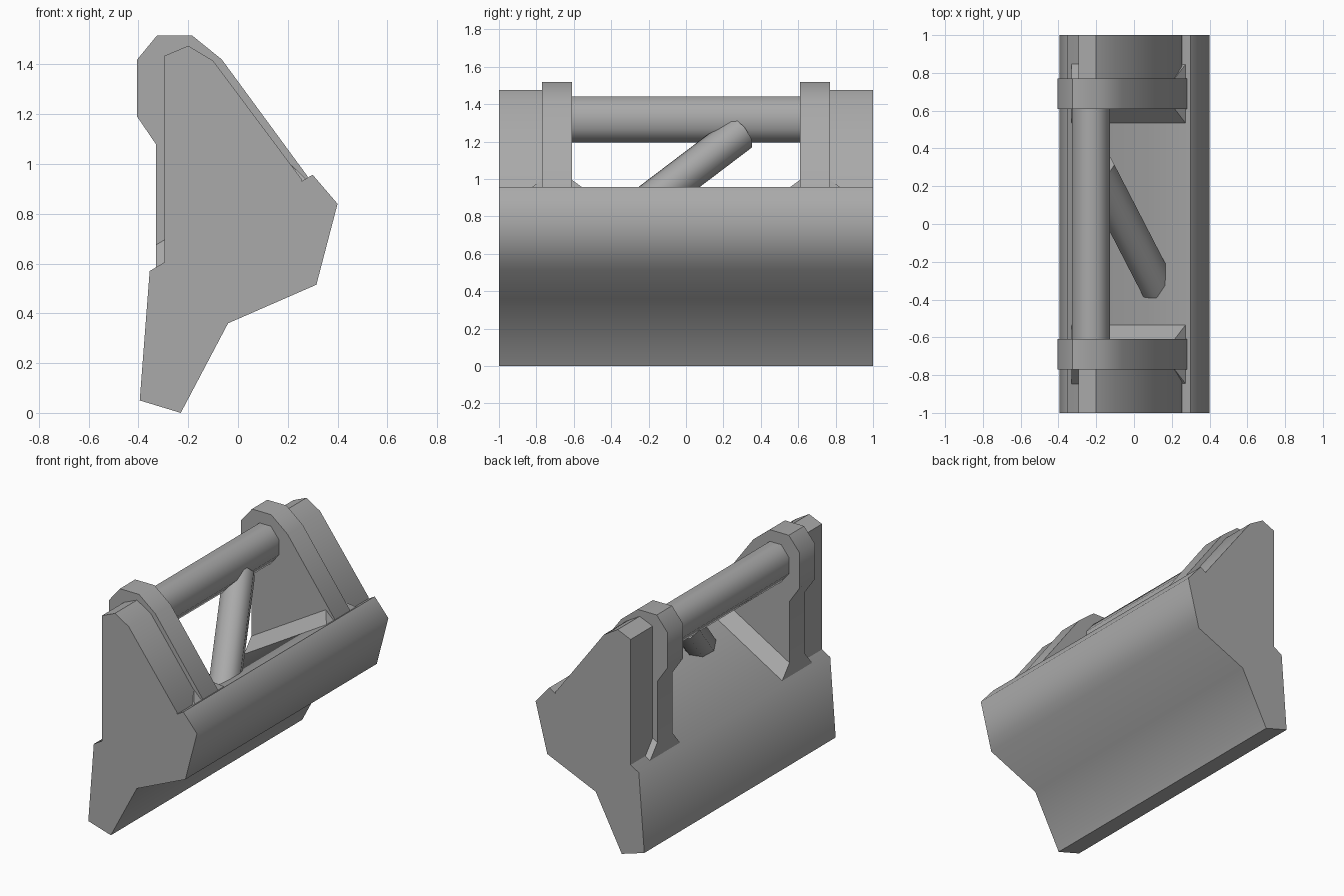
import bpy, bmesh, math
from mathutils import Vector

cube = bpy.data.objects.get("Cube")
if cube:
    bpy.data.objects.remove(cube, do_unlink=True)

grey = bpy.data.materials.new("plain_grey")
grey.use_nodes = True
GREY = (0.4, 0.4, 0.4, 1)
grey.diffuse_color = GREY
grey.node_tree.nodes["Principled BSDF"].inputs["Base Color"].default_value = GREY


def finish(name, bm, angle=60):
    """Turn a bmesh into a shaded object with the grey material."""
    bmesh.ops.recalc_face_normals(bm, faces=bm.faces)
    mesh = bpy.data.meshes.new(name)
    bm.to_mesh(mesh)
    bm.free()
    mesh.materials.append(grey)
    obj = bpy.data.objects.new(name, mesh)
    bpy.context.collection.objects.link(obj)
    bpy.ops.object.select_all(action='DESELECT')
    obj.select_set(True)
    bpy.context.view_layer.objects.active = obj
    bpy.ops.object.shade_smooth_by_angle(angle=math.radians(angle))
    return obj


def loft(name, lower, upper, angle=60):
    """Bridge two matching loops and cap both ends."""
    bm = bmesh.new()
    a = [bm.verts.new(p) for p in lower]
    b = [bm.verts.new(p) for p in upper]
    bm.faces.new(a)
    bm.faces.new(b)
    for i in range(len(a)):
        j = (i + 1) % len(a)
        bm.faces.new((a[i], a[j], b[j], b[i]))
    return finish(name, bm, angle)


def prism(name, profile, y0, y1, angle=60):
    """Extrude an x-z profile along y."""
    return loft(name, [(x, y0, z) for x, z in profile],
                [(x, y1, z) for x, z in profile], angle)


def rod(name, start, end, rx, ry, sides=8):
    """Faceted rod between two points."""
    start, end = Vector(start), Vector(end)
    turn = (end - start).to_track_quat('Z', 'Y')
    ring = []
    for i in range(sides):
        t = math.tau * (i + 0.5) / sides
        k = 1 / math.cos(math.pi / sides)
        ring.append(turn @ Vector((rx * k * math.cos(t), ry * k * math.sin(t), 0)))
    return loft(name, [start + p for p in ring], [end + p for p in ring])


def slope(x):
    """Height of the sloping top of the base."""
    return 0.57 + (x + 0.355) * 0.588


# Long sloping base
prism("base", [(-0.395, 0.05), (-0.23, 0), (-0.04, 0.36), (0.315, 0.515),
               (0.40, 0.84), (0.30, 0.957), (-0.355, 0.57)], -1, 1)

rib = [(-0.33, 0.56), (-0.33, 1.08), (-0.405, 1.19), (-0.405, 1.42),
       (-0.325, 1.517), (-0.185, 1.517), (-0.065, 1.42), (0.28, 0.95), (0.28, 0.92)]
block = [(-0.295, 0.58), (-0.295, 1.435), (-0.2, 1.475), (-0.1, 1.415),
         (0.255, 0.94), (0.255, 0.90)]

for side, s in (("front", -1), ("back", 1)):
    # Upright rib, outer block and flared foot at each end
    prism(side + "_rib", rib, s * 0.61, s * 0.77, 40)
    prism(side + "_end_block", block, s * 0.76, s * 1.0, 50)
    mid = s * 0.69

    def foot_loop(x0, x1, half, lift):
        return [(x, mid + w * half, slope(x) + lift)
                for x, w in ((x0, -1), (x1, -1), (x1, 1), (x0, 1))]

    loft(side + "_rib_foot", foot_loop(-0.33, 0.28, 0.165, -0.01),
         foot_loop(-0.33, 0.215, 0.08, 0.09), 40)

# Crossbar and diagonal strut
rod("crossbar", (-0.228, -0.64, 1.317), (-0.228, 0.64, 1.317), 0.1, 0.123)
rod("strut", (0.125, -0.33, 0.775), (-0.195, 0.29, 1.245), 0.092, 0.092)
